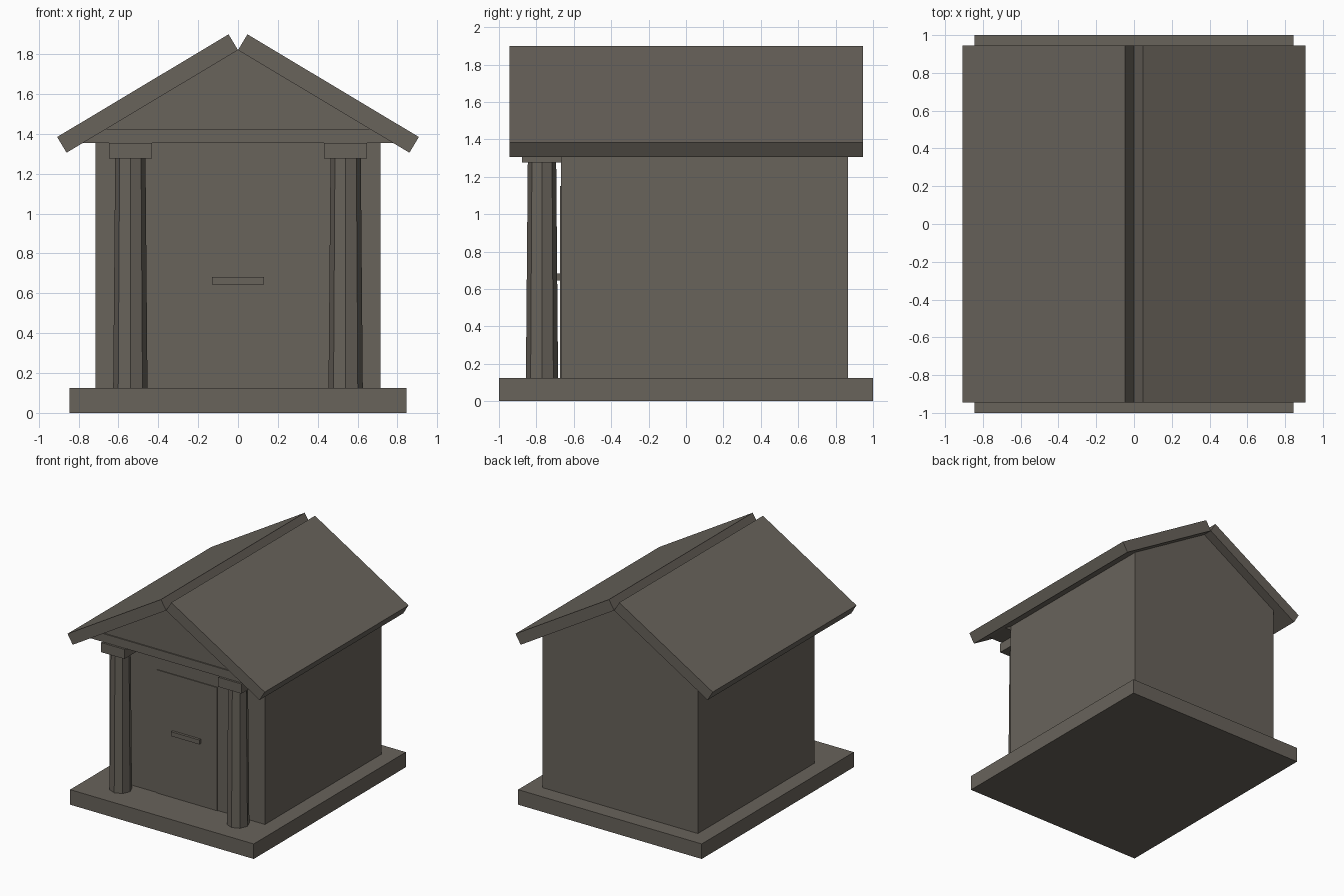
import bpy, math
from mathutils import Vector

if "Cube" in bpy.data.objects:
    bpy.data.objects.remove(bpy.data.objects["Cube"])

stone = bpy.data.materials.new("weathered stone")
stone.diffuse_color = (0.14, 0.125, 0.105, 1)
stone.use_nodes = True
stone.node_tree.nodes["Principled BSDF"].inputs["Base Color"].default_value = stone.diffuse_color


def prism(name, profile, y0, y1):
    """Extrude an x-z outline (counter-clockwise from the front) along y."""
    n = len(profile)
    verts = [(x, y0, z) for x, z in profile] + [(x, y1, z) for x, z in profile]
    faces = [tuple(range(n)), tuple(reversed(range(n, 2 * n)))]
    faces += [(i, i + n, (i + 1) % n + n, (i + 1) % n) for i in range(n)]
    mesh = bpy.data.meshes.new(name)
    mesh.from_pydata(verts, [], faces)
    mesh.materials.append(stone)
    ob = bpy.data.objects.new(name, mesh)
    bpy.context.collection.objects.link(ob)
    return ob


def box(name, x0, x1, y0, y1, z0, z1):
    return prism(name, [(x0, z0), (x1, z0), (x1, z1), (x0, z1)], y0, y1)


RIDGE, SLOPE = 1.82, 0.515 / 0.86


def under_roof(x):
    return RIDGE - SLOPE * abs(x)


# Base slab and gabled chamber
box("base", -0.845, 0.845, -1, 1, 0, 0.125)
w = 0.715
prism("chamber", [(-w, 0.125), (w, 0.125), (w, under_roof(w)), (0, RIDGE),
                  (-w, under_roof(w))], -0.667, 0.865)

# Door and its slot plate
box("door", -0.28, 0.28, -0.674, -0.66, 0.125, 1.15)
box("door_slot", -0.13, 0.13, -0.695, -0.67, 0.645, 0.682)

# Porch beam and triangular pediment
b, t = 0.778, 0.66
prism("porch_beam", [(-b, 1.355), (b, 1.355), (t, 1.425), (-t, 1.425)], -0.86, -0.66)
prism("pediment", [(-t, 1.425), (t, 1.425), (0, RIDGE)], -0.85, -0.66)

# Roof slabs, columns and capitals on both sides
down = Vector((0.86, -0.515))
out = Vector((0.515, 0.86)).normalized() * 0.092
for s, side in ((-1, "left"), (1, "right")):
    ridge = Vector((0, RIDGE))
    pts = [ridge, ridge + down, ridge + down + out, ridge + out]
    pts = [(s * p.x, p.y) for p in pts]
    if s > 0:
        pts.reverse()
    # keep the outline counter-clockwise seen from the front
    area = sum(p[0] * q[1] - q[0] * p[1] for p, q in zip(pts, pts[1:] + pts[:1]))
    if area < 0:
        pts.reverse()
    prism(side + "_roof", pts, -0.945, 0.945)

    bpy.ops.mesh.primitive_cone_add(vertices=8, radius1=0.086, radius2=0.076, depth=1.15,
                                    location=(s * 0.54, -0.77, 0.70))
    column = bpy.context.object
    column.name = side + "_column"
    column.data.materials.append(stone)
    xs = sorted((s * 0.432, s * 0.646))
    box(side + "_capital", xs[0], xs[1], -0.877, -0.667, 1.275, 1.355)
